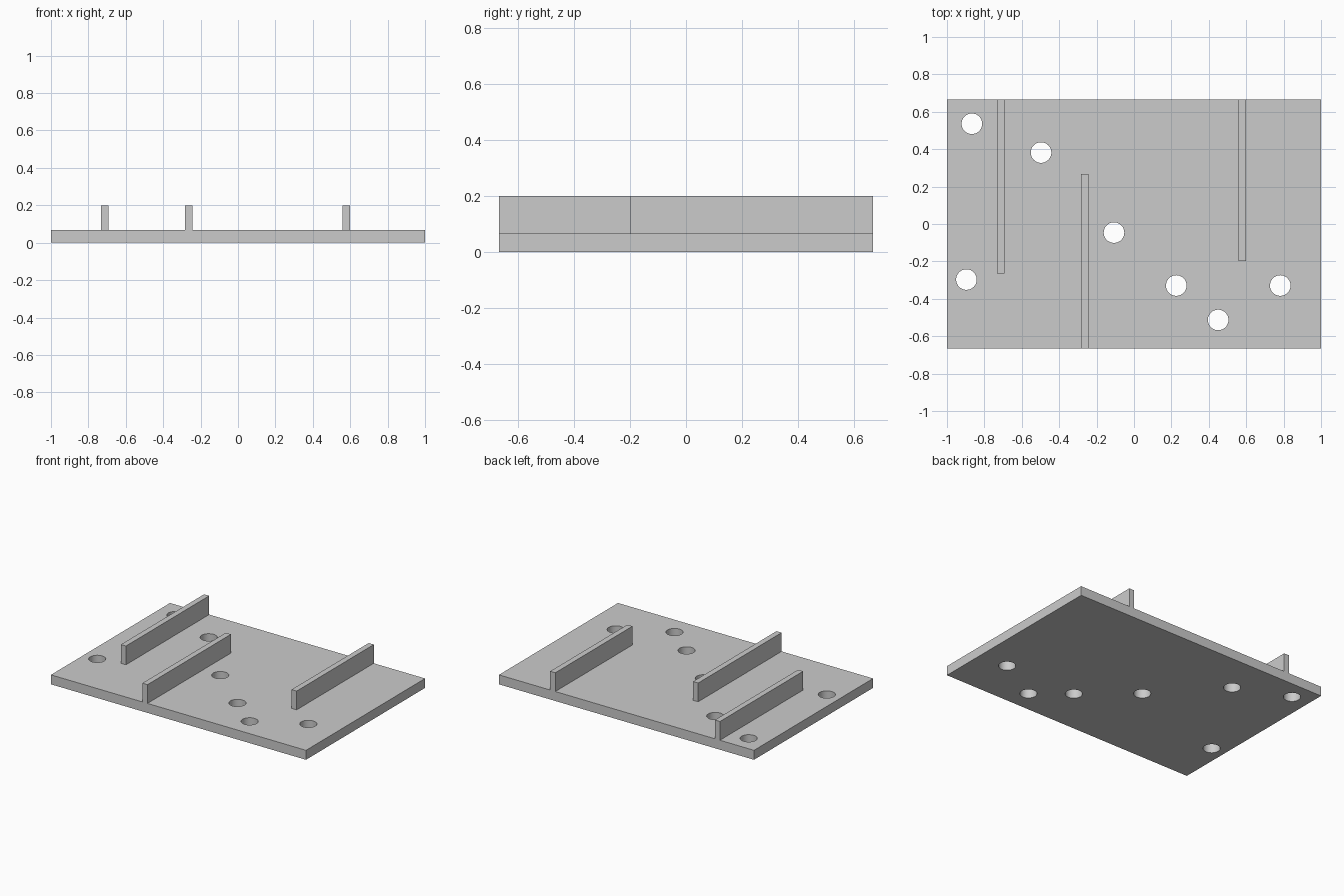
import bpy

if "Cube" in bpy.data.objects:
    bpy.data.objects.remove(bpy.data.objects["Cube"])

T = 0.067      # plate thickness
H = 0.2        # total height
D = 0.6667     # half depth


def box(name, x0, x1, y0, y1, z0, z1):
    bpy.ops.mesh.primitive_cube_add(size=1, location=((x0 + x1) / 2, (y0 + y1) / 2, (z0 + z1) / 2))
    ob = bpy.context.object
    ob.name = name
    ob.scale = (x1 - x0, y1 - y0, z1 - z0)
    bpy.ops.object.transform_apply(location=False, rotation=False, scale=True)
    return ob


# Base plate
plate = box("base_plate", -1, 1, -D, D, 0, T)

# Round through-holes, drilled with one joined cutter
holes = [(-0.867, 0.536), (-0.497, 0.382), (-0.107, -0.046), (-0.896, -0.297),
         (0.226, -0.329), (0.45, -0.513), (0.782, -0.329)]
drills = []
for x, y in holes:
    bpy.ops.mesh.primitive_cylinder_add(vertices=48, radius=0.055, depth=0.3, location=(x, y, T / 2))
    drills.append(bpy.context.object)
for d in drills:
    d.select_set(True)
bpy.ops.object.join()
cutter = bpy.context.object
cutter.name = "hole_cutter"
cutter.hide_render = True

bpy.ops.object.select_all(action='DESELECT')
plate.select_set(True)
bpy.context.view_layer.objects.active = plate
mod = plate.modifiers.new("holes", 'BOOLEAN')
mod.operation = 'DIFFERENCE'
mod.solver = 'EXACT'
mod.object = cutter
bpy.ops.object.modifier_apply(modifier=mod.name)
bpy.data.objects.remove(cutter)
bpy.ops.object.shade_smooth_by_angle()

# Upright walls: left and right start at the back edge, middle at the front edge
walls = [("left_wall", -0.713, -0.265, D),
         ("middle_wall", -0.263, -D, 0.268),
         ("right_wall", 0.578, -0.197, D)]
for name, x, y0, y1 in walls:
    box(name, x - 0.02, x + 0.02, y0, y1, T, H)
